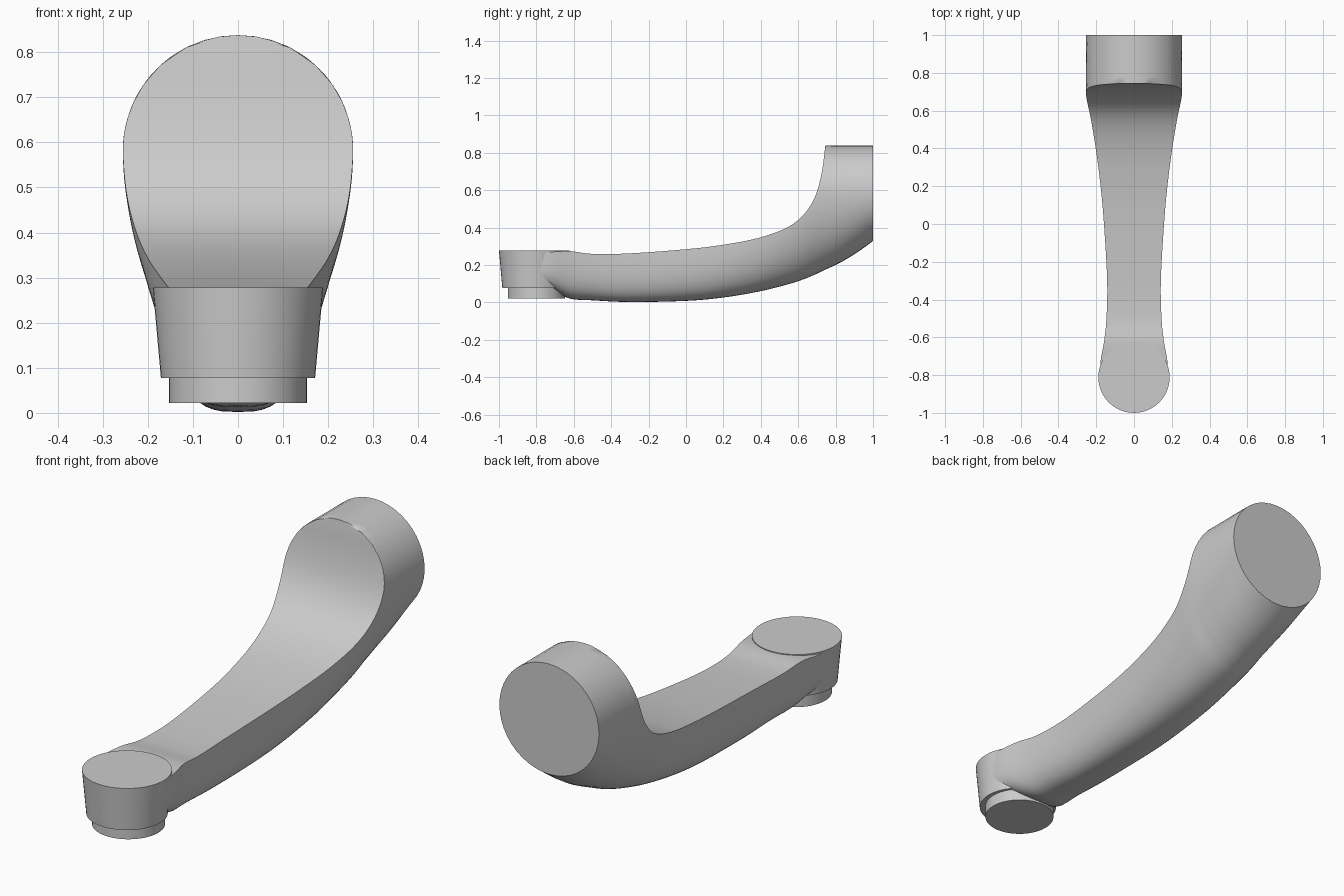
import bpy, bmesh, math
from mathutils import Vector

if "Cube" in bpy.data.objects:
    bpy.data.objects.remove(bpy.data.objects["Cube"])

grey = bpy.data.materials.new("light grey metal")
grey.diffuse_color = (0.6, 0.6, 0.6, 1)
grey.use_nodes = True
grey.node_tree.nodes["Principled BSDF"].inputs["Base Color"].default_value = grey.diffuse_color


def finish(bm, name, angle=35):
    bmesh.ops.remove_doubles(bm, verts=bm.verts, dist=0.0005)
    bmesh.ops.recalc_face_normals(bm, faces=bm.faces)
    me = bpy.data.meshes.new(name)
    bm.to_mesh(me)
    bm.free()
    ob = bpy.data.objects.new(name, me)
    bpy.context.collection.objects.link(ob)
    me.materials.append(grey)
    bpy.context.view_layer.objects.active = ob
    ob.select_set(True)
    bpy.ops.object.shade_smooth_by_angle(angle=math.radians(angle))
    ob.select_set(False)


def smooth_rows(rows, steps):
    """Catmull-Rom curve through the section rows."""
    r = [rows[0]] + rows + [rows[-1]]
    out = []
    for i in range(1, len(r) - 2):
        for s in range(steps):
            t = s / steps
            out.append([0.5 * (2 * b + (c - a) * t + (2 * a - 5 * b + 4 * c - d) * t * t
                               + (3 * b - a - 3 * c + d) * t ** 3)
                        for a, b, c, d in zip(*r[i - 1:i + 3])])
    return out + [list(rows[-1])]


# Arm sections: y, top, bottom, half width, height of widest point, roundness
ARM = [
    (-0.80, 0.270, 0.079, 0.178, 0.28, 5.0),
    (-0.72, 0.270, 0.066, 0.176, 0.28, 4.0),
    (-0.62, 0.274, 0.020, 0.158, 0.28, 3.2),
    (-0.50, 0.259, 0.011, 0.146, 0.27, 3.0),
    (-0.30, 0.262, 0.002, 0.142, 0.27, 3.0),
    (0.00, 0.284, 0.008, 0.159, 0.30, 2.8),
    (0.20, 0.308, 0.026, 0.177, 0.34, 2.6),
    (0.39, 0.345, 0.058, 0.203, 0.42, 2.4),
    (0.54, 0.400, 0.095, 0.232, 0.52, 2.2),
    (0.63, 0.470, 0.124, 0.250, 0.575, 2.1),
    (0.69, 0.565, 0.149, 0.255, 0.583, 2.0),
    (0.725, 0.690, 0.165, 0.255, 0.583, 2.0),
    (0.745, 0.838, 0.175, 0.255, 0.583, 2.0),
]
# Round end: the rim circle carried straight back to the end face
END = [(0.745, 0.838, 0.175, 0.255, 0.583, 2.0),
       (0.83, 0.838, 0.215, 0.255, 0.583, 2.0),
       (0.92, 0.838, 0.270, 0.255, 0.583, 2.0),
       (1.00, 0.838, 0.328, 0.255, 0.583, 2.0)]


def section(y, top, bottom, w, zc, p, n=22):
    side = []
    for i in range(n + 1):
        z = bottom + (top - bottom) * (1 - math.cos(math.pi * i / n)) / 2
        if z < zc:
            x = w * max(0, 1 - ((zc - z) / (zc - bottom)) ** p) ** (1 / p)
        else:
            x = w * math.sqrt(max(0, 1 - ((z - zc) / 0.255) ** 2))
        side.append((x, z))
    return [Vector((x, y, z)) for x, z in reversed(side)] + \
           [Vector((-x, y, z)) for x, z in side[1:]]


bm = bmesh.new()
rows = smooth_rows(ARM, 4) + smooth_rows(END, 2)[1:]
rings = [[bm.verts.new(v) for v in section(*r)] for r in rows]
for a, b in zip(rings, rings[1:]):
    for i in range(len(a)):
        j = (i + 1) % len(a)
        bm.faces.new((a[i], a[j], b[j], b[i]))
bm.faces.new(rings[0])
bm.faces.new(rings[-1])
finish(bm, "curved_arm")


def round_part(name, y, z0, z1, r0, r1):
    bm = bmesh.new()
    bmesh.ops.create_cone(bm, cap_ends=True, segments=48, radius1=r0, radius2=r1, depth=z1 - z0)
    bmesh.ops.translate(bm, verts=bm.verts, vec=(0, y, (z0 + z1) / 2))
    finish(bm, name)


# Tapered pivot head and the short boss under it
round_part("pivot_head", -0.811, 0.077, 0.278, 0.171, 0.189)
round_part("pivot_boss", -0.80, 0.022, 0.085, 0.153, 0.153)
